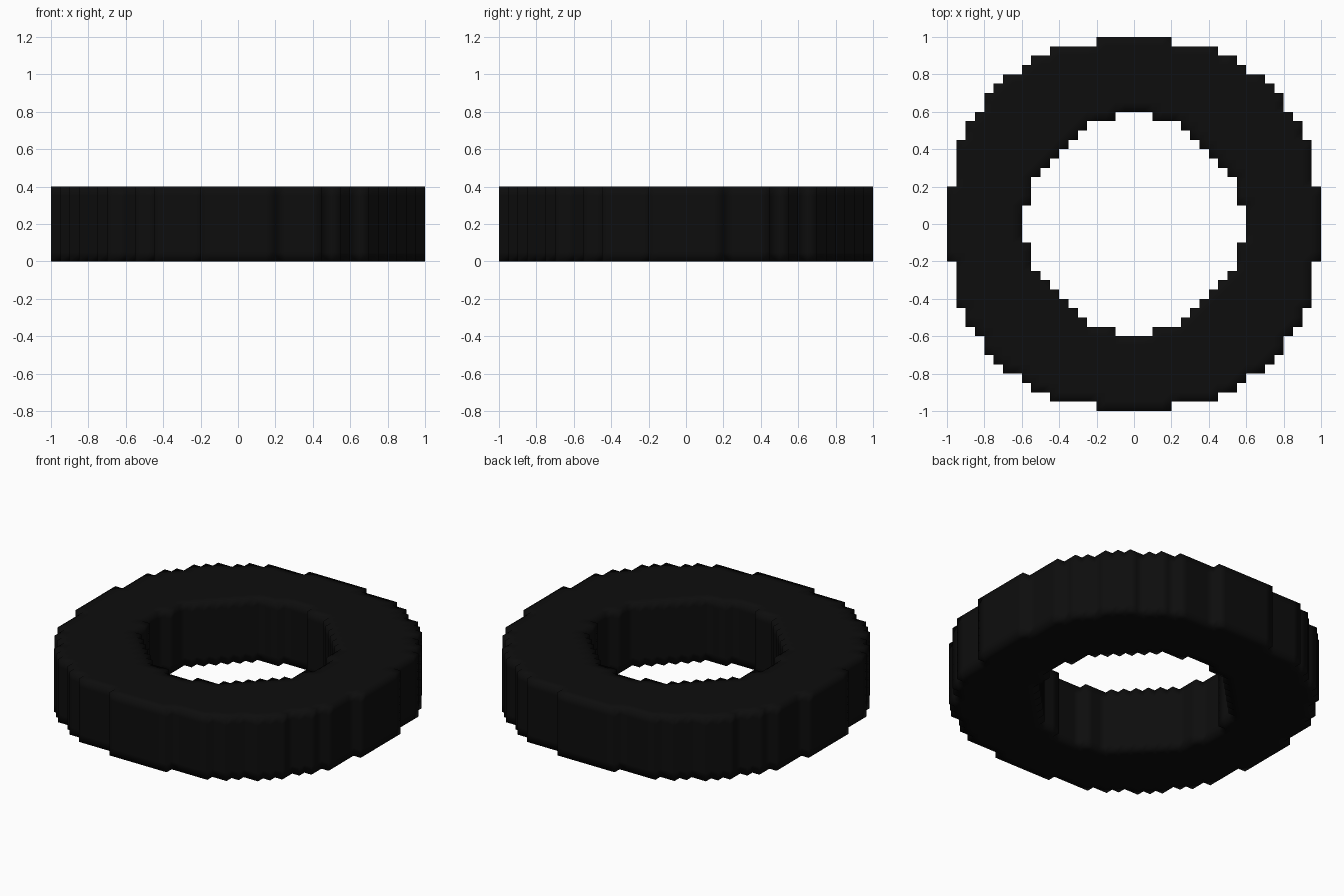
import bpy, bmesh
from mathutils import Vector

if "Cube" in bpy.data.objects:
    bpy.data.objects.remove(bpy.data.objects["Cube"], do_unlink=True)

CELL = 0.05      # edge of one block
HALF = 20        # blocks from the centre to the rim
LAYERS = 8       # blocks in height

# Half-depth in blocks for each column, counted from the centre outwards
OUTER = [20] * 4 + [19] * 5 + [18] * 2 + [17] + [16] * 2 + [15, 14, 12, 11, 9, 4]
INNER = [12] * 2 + [11] * 3 + [10, 9, 8, 7, 6, 5, 2] + [0] * 8


def in_ring(centre):
    """True when the block under this point belongs to the ring."""
    col = int(abs(centre.x) / CELL)
    row = int(abs(centre.y) / CELL)
    return INNER[col] <= row < OUTER[col]


# Near-black rubber
rubber = bpy.data.materials.new("near_black")
rubber.use_nodes = True
colour = (0.004, 0.004, 0.004, 1.0)
rubber.diffuse_color = colour
rubber.node_tree.nodes["Principled BSDF"].inputs["Base Color"].default_value = colour

# Flat grid of blocks, cut down to the stepped ring
bm = bmesh.new()
bmesh.ops.create_grid(bm, x_segments=2 * HALF, y_segments=2 * HALF, size=1.0)
bmesh.ops.delete(bm, geom=[f for f in bm.faces if not in_ring(f.calc_center_median())],
                 context='FACES')

# Raise the ring to full height, keeping the footprint as its underside
raised = bmesh.ops.extrude_face_region(bm, geom=bm.faces[:], use_keep_orig=True)
top_verts = [g for g in raised["geom"] if isinstance(g, bmesh.types.BMVert)]
bmesh.ops.translate(bm, verts=top_verts, vec=Vector((0, 0, LAYERS * CELL)))

# Split the walls into block layers
for k in range(1, LAYERS):
    bmesh.ops.bisect_plane(bm, geom=bm.verts[:] + bm.edges[:] + bm.faces[:],
                           plane_co=(0, 0, k * CELL), plane_no=(0, 0, 1))
bmesh.ops.recalc_face_normals(bm, faces=bm.faces[:])

# Soft shading rolls over the block edges
for f in bm.faces:
    f.smooth = True

mesh = bpy.data.meshes.new("block_ring")
bm.to_mesh(mesh)
bm.free()
mesh.materials.append(rubber)
ring = bpy.data.objects.new("block_ring", mesh)
bpy.context.collection.objects.link(ring)
